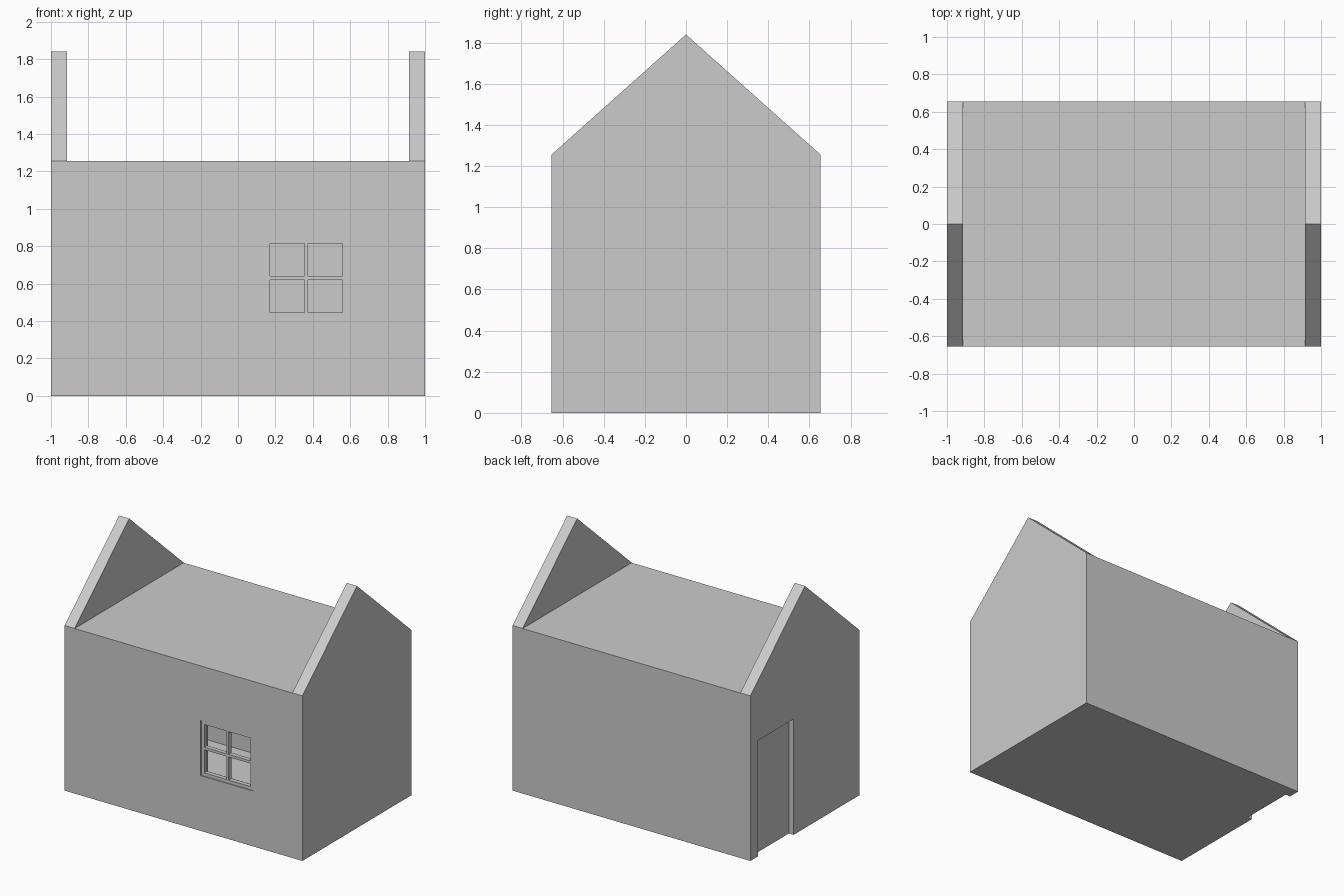
import bpy, bmesh

if "Cube" in bpy.data.objects:
    bpy.data.objects.remove(bpy.data.objects["Cube"])

grey = bpy.data.materials.new("plain_grey")
grey.diffuse_color = (0.6, 0.6, 0.6, 1)
grey.use_nodes = True
grey.node_tree.nodes["Principled BSDF"].inputs["Base Color"].default_value = grey.diffuse_color

HALF_X, HALF_Y, EAVE, PEAK, WALL = 1.0, 0.655, 1.255, 1.84, 0.085
IN_X, IN_Y = HALF_X - WALL, HALF_Y - WALL


def finish(name, bm):
    bmesh.ops.recalc_face_normals(bm, faces=bm.faces)
    me = bpy.data.meshes.new(name)
    bm.to_mesh(me)
    bm.free()
    me.materials.append(grey)
    ob = bpy.data.objects.new(name, me)
    bpy.context.collection.objects.link(ob)
    return ob


def box(name, lo, hi):
    bm = bmesh.new()
    bmesh.ops.create_cube(bm, size=1)
    for v in bm.verts:
        v.co = [lo[i] if v.co[i] < 0 else hi[i] for i in range(3)]
    return finish(name, bm)


def cut(target, name, lo, hi):
    cutter = box(name, lo, hi)
    cutter.hide_render = True
    mod = target.modifiers.new(name, 'BOOLEAN')
    mod.operation = 'DIFFERENCE'
    mod.solver = 'EXACT'
    mod.object = cutter
    bpy.context.view_layer.objects.active = target
    bpy.ops.object.modifier_apply(modifier=mod.name)
    bpy.data.objects.remove(cutter)


# House shell: gabled profile run along x
bm = bmesh.new()
profile = [(-HALF_Y, 0), (HALF_Y, 0), (HALF_Y, EAVE), (0, PEAK), (-HALF_Y, EAVE)]
face = bm.faces.new([bm.verts.new((-HALF_X, y, z)) for y, z in profile])
ext = bmesh.ops.extrude_face_region(bm, geom=[face])
bmesh.ops.translate(bm, vec=(2 * HALF_X, 0, 0),
                    verts=[g for g in ext["geom"] if isinstance(g, bmesh.types.BMVert)])
shell = finish("house_shell", bm)

# Flat roof between the gables, hollow room, window and door openings
WIN = (0.145, 0.585, 0.42, 0.84)
DOOR = (0.135, 0.565, 0.88)
cut(shell, "roof_gap", (-IN_X, -1, EAVE - 0.001), (IN_X, 1, 2.2))
cut(shell, "room", (-IN_X, -IN_Y, 0.01), (IN_X, IN_Y, 1.19))
cut(shell, "window_opening", (WIN[0], -0.8, WIN[2]), (WIN[1], -0.5, WIN[3]))
cut(shell, "door_opening", (-1.2, DOOR[0], -0.1), (-IN_X, DOOR[1], DOOR[2]))

# Window frame with four open panes
frame = box("window_frame", (WIN[0], -0.648, WIN[2]), (WIN[1], -0.615, WIN[3]))
for x0, x1 in ((0.17, 0.355), (0.375, 0.56)):
    for z0, z1 in ((0.445, 0.62), (0.64, 0.813)):
        cut(frame, "pane", (x0, -0.8, z0), (x1, -0.5, z1))

# Door leaf set back in its opening
box("door_leaf", (-0.96, DOOR[0], 0.0), (-IN_X, DOOR[1], DOOR[2]))
